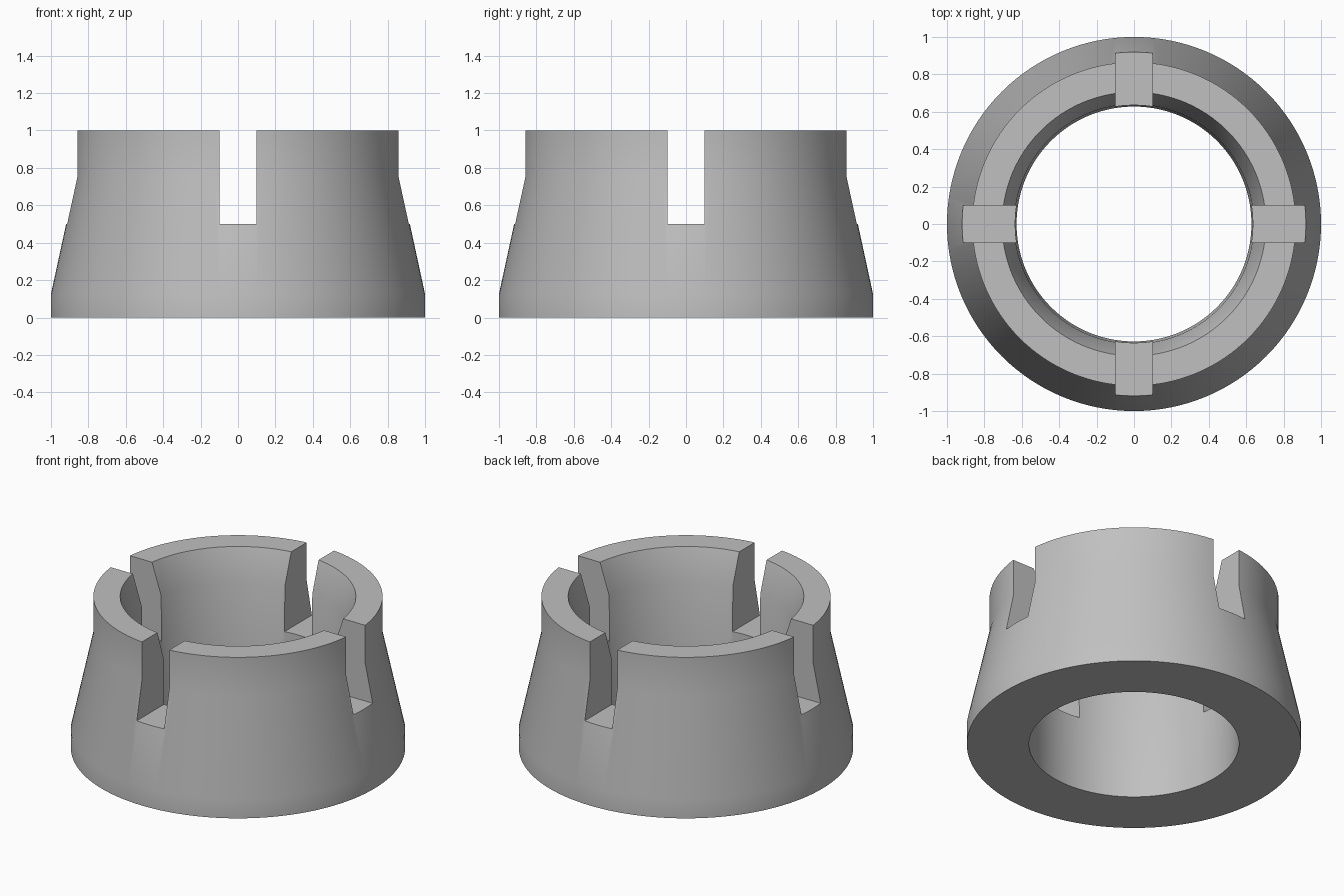
import bpy
import bmesh
import math

default = bpy.data.objects.get("Cube")
if default:
    bpy.data.objects.remove(default, do_unlink=True)

HEIGHT = 1.0
SLOT_WIDTH = 0.2
SLOT_FLOOR = 0.5
SEGMENTS = 128

grey = bpy.data.materials.new("plain grey")
grey.use_nodes = True
colour = (0.53, 0.53, 0.53, 1)
grey.diffuse_color = colour
grey.node_tree.nodes["Principled BSDF"].inputs["Base Color"].default_value = colour


def lathe(name, profile):
    """Spin a closed (radius, height) profile around the z axis."""
    bm = bmesh.new()
    verts = [bm.verts.new((r, 0, z)) for r, z in profile]
    edges = [bm.edges.new((a, b)) for a, b in zip(verts, verts[1:] + verts[:1])]
    bmesh.ops.spin(bm, geom=verts + edges, cent=(0, 0, 0), axis=(0, 0, 1),
                   angle=math.tau, steps=SEGMENTS)
    bmesh.ops.remove_doubles(bm, verts=bm.verts, dist=0.0001)
    bmesh.ops.recalc_face_normals(bm, faces=bm.faces)
    mesh = bpy.data.meshes.new(name)
    bm.to_mesh(mesh)
    bm.free()
    mesh.materials.append(grey)
    obj = bpy.data.objects.new(name, mesh)
    bpy.context.collection.objects.link(obj)
    return obj


def cut_slot(target, size):
    """Cut a box-shaped slot right across the top of the target."""
    depth = HEIGHT
    bpy.ops.mesh.primitive_cube_add(size=1, location=(0, 0, SLOT_FLOOR + depth / 2))
    cutter = bpy.context.object
    cutter.name = "slot_cutter"
    cutter.scale = (*size, depth)
    cutter.hide_render = True
    cutter.data.materials.append(grey)
    cut = target.modifiers.new("slot", "BOOLEAN")
    cut.operation = "DIFFERENCE"
    cut.solver = "EXACT"
    cut.object = cutter
    bpy.context.view_layer.objects.active = target
    bpy.ops.object.modifier_apply(modifier=cut.name)
    bpy.data.objects.remove(cutter, do_unlink=True)


# Tapered collar: outer wall upwards, then the flared bore downwards
collar = lathe("slotted_collar", [
    (1.0, 0), (1.0, 0.125), (0.865, 0.75), (0.865, HEIGHT),
    (0.705, HEIGHT), (0.64, 0.8), (0.628, 0),
])

# Two crossing cuts make the four slots in the rim
for slot in ((SLOT_WIDTH, 3), (3, SLOT_WIDTH)):
    cut_slot(collar, slot)

# Smooth curved walls, sharp rims and slots
bpy.ops.object.select_all(action="DESELECT")
collar.select_set(True)
bpy.context.view_layer.objects.active = collar
bpy.ops.object.shade_smooth_by_angle(angle=math.radians(30))
